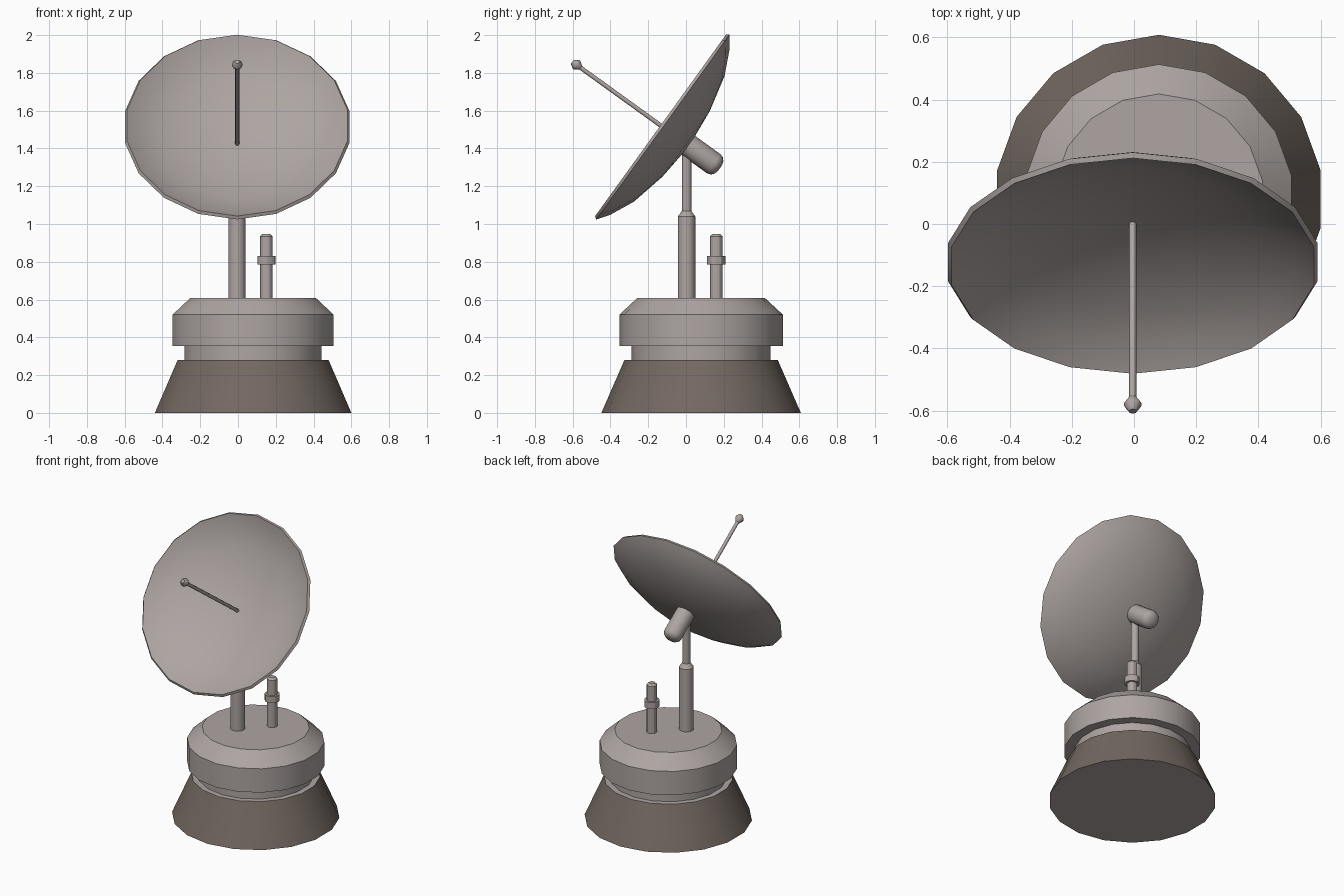
import bpy, bmesh, math
from mathutils import Matrix, Vector

if "Cube" in bpy.data.objects:
    bpy.data.objects.remove(bpy.data.objects["Cube"])


def material(name, rgb):
    m = bpy.data.materials.new(name)
    m.diffuse_color = (*rgb, 1.0)
    m.use_nodes = True
    m.node_tree.nodes["Principled BSDF"].inputs["Base Color"].default_value = m.diffuse_color
    return m


GREY = material("warm_grey_metal", (0.42, 0.375, 0.36))
BROWN = material("dark_brown_base", (0.172, 0.139, 0.119))


def lathe(name, profile, sides, matrix, mat, angle=30):
    """Spin (radius, height) points about local z; first vertex on local +y."""
    bm = bmesh.new()
    rings = []
    for r, h in profile:
        if r < 1e-6:
            rings.append([bm.verts.new((0, 0, h))])
            continue
        rings.append([bm.verts.new((r * math.sin(2 * math.pi * i / sides),
                                    r * math.cos(2 * math.pi * i / sides), h))
                      for i in range(sides)])
    for a, b in zip(rings, rings[1:]):
        for i in range(sides):
            j = (i + 1) % sides
            quad = [a[i % len(a)], a[j % len(a)], b[j % len(b)], b[i % len(b)]]
            bm.faces.new(list(dict.fromkeys(quad)))
    for ring in (rings[0], rings[-1]):
        if len(ring) > 1:
            bm.faces.new(ring)
    bmesh.ops.recalc_face_normals(bm, faces=bm.faces)
    me = bpy.data.meshes.new(name)
    bm.to_mesh(me)
    bm.free()
    me.materials.append(mat)
    ob = bpy.data.objects.new(name, me)
    bpy.context.collection.objects.link(ob)
    ob.matrix_world = matrix
    bpy.ops.object.select_all(action='DESELECT')
    ob.select_set(True)
    bpy.context.view_layer.objects.active = ob
    bpy.ops.object.shade_smooth_by_angle(angle=math.radians(angle))
    return ob


# Round pedestal: flared foot, recessed neck, chamfered drum
base = Matrix.Translation((0.08, 0.08, 0))
foot = lathe("flared_base", [(0.528, 0), (0.406, 0.28)], 18, base, BROWN)
lathe("neck", [(0.368, 0.27), (0.368, 0.365)], 18, base, GREY)
lathe("drum", [(0.433, 0.355), (0.433, 0.52), (0.338, 0.608)], 18, base, GREY)

# The underside and top ledge of the foot are grey, only its flared wall is brown
foot.data.materials.append(GREY)
for p in foot.data.polygons:
    p.material_index = 1 if abs(p.normal.z) > 0.9 else 0

# Main mast, stepping to a thin upper part
lathe("mast", [(0.046, 0.60), (0.046, 1.04), (0.025, 1.07), (0.025, 1.385)], 16,
      Matrix.Translation((-0.005, 0.003, 0)), GREY)

# Short side post with collar
post = Matrix.Translation((0.15, 0.16, 0))
lathe("side_post", [(0.033, 0.60), (0.033, 0.935), (0.02, 0.948)], 12, post, GREY)
lathe("side_post_collar", [(0.048, 0.785), (0.048, 0.83)], 12, post, GREY)

# Tilted frame: local y runs up the dish, local z points out of its front
up, axis = Vector((0, 0.585, 0.811)), Vector((0, -0.811, 0.585))
tilt = Matrix.Identity(4)
for col, v in enumerate((Vector((1, 0, 0)), up, axis, Vector((-0.004, -0.125, 1.515)))):
    for row in range(3):
        tilt[row][col] = v[row]

# Dish shell: back surface, slanted rim, front surface
lathe("dish", [(0, -0.175), (0.215, -0.155), (0.41, -0.110), (0.542, -0.048),
               (0.603, -0.003), (0.592, 0.012), (0.530, -0.033),
               (0.400, -0.092), (0.209, -0.136), (0, -0.156)], 18, tilt, GREY, 35)

# Rounded housing behind the dish
lathe("rear_housing", [(0.062, -0.162), (0.062, -0.335), (0.056, -0.355),
                       (0.04, -0.369), (0.02, -0.375), (0, -0.376)], 16, tilt, GREY, 40)

# Feed rod with small faceted tip
lathe("feed_rod", [(0.0115, -0.168), (0.0115, 0.55)], 8, tilt, GREY, 50)
lathe("feed_tip", [(0.013, 0.534), (0.028, 0.556), (0.028, 0.566), (0.013, 0.588)],
      8, tilt, GREY, 50)
